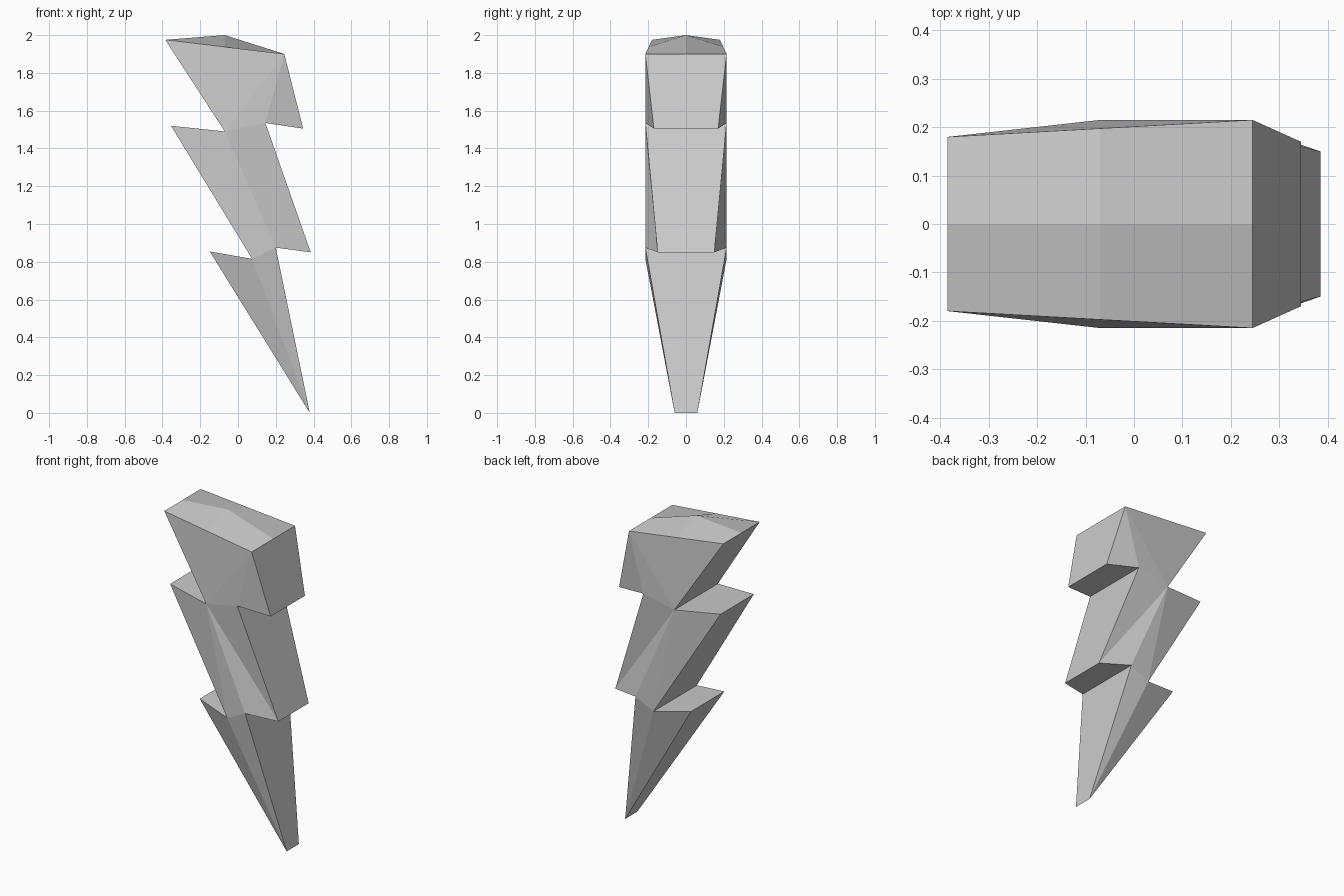
import bpy, bmesh

if "Cube" in bpy.data.objects:
    bpy.data.objects.remove(bpy.data.objects["Cube"])

# Bolt outline, counter-clockwise from the top left: (x, z, half depth)
outline = {
    "A": (-0.385, 1.975, 0.18),
    "J": (-0.07, 1.49, 0.215),
    "K": (-0.355, 1.52, 0.165),
    "H": (0.075, 0.815, 0.215),
    "I": (-0.15, 0.855, 0.165),
    "T": (0.38, 0.0, 0.06),
    "G": (0.20, 0.875, 0.215),
    "F": (0.385, 0.85, 0.15),
    "E": (0.145, 1.535, 0.215),
    "D": (0.345, 1.505, 0.17),
    "C": (0.245, 1.90, 0.215),
    "M": (-0.07, 1.9375, 0.1975),
}
# Facets of the front and back faces
facets = "AJM MJC JEC CED JFE JGF JHG JKH HTG HIT".split()

bm = bmesh.new()
front = {k: bm.verts.new((x, -h, z)) for k, (x, z, h) in outline.items()}
back = {k: bm.verts.new((x, h, z)) for k, (x, z, h) in outline.items()}

# Centre line of the crown: raised in the middle
mid = {"A": bm.verts.new((-0.385, 0, 1.975)),
       "M": bm.verts.new((-0.07, 0, 2.0)),
       "C": bm.verts.new((0.245, 0, 1.90))}

# Mirrored front and back facets
for side in (front, back):
    for f in facets:
        bm.faces.new([side[k] for k in f])
    # Crown quarters
    for a, b in ("AM", "MC"):
        bm.faces.new([side[a], side[b], mid[b], mid[a]])

# Side walls around the outline, except across the crown
ring = "AJKHITGFEDC"
for a, b in zip(ring, ring[1:]):
    loop = [front[a], front[b]]
    if b in mid:
        loop.append(mid[b])
    loop += [back[b], back[a]]
    if a in mid:
        loop.append(mid[a])
    bm.faces.new(loop)

bmesh.ops.recalc_face_normals(bm, faces=bm.faces)
mesh = bpy.data.meshes.new("lightning_bolt")
bm.to_mesh(mesh)
bm.free()
bolt = bpy.data.objects.new("lightning_bolt", mesh)
bpy.context.collection.objects.link(bolt)
